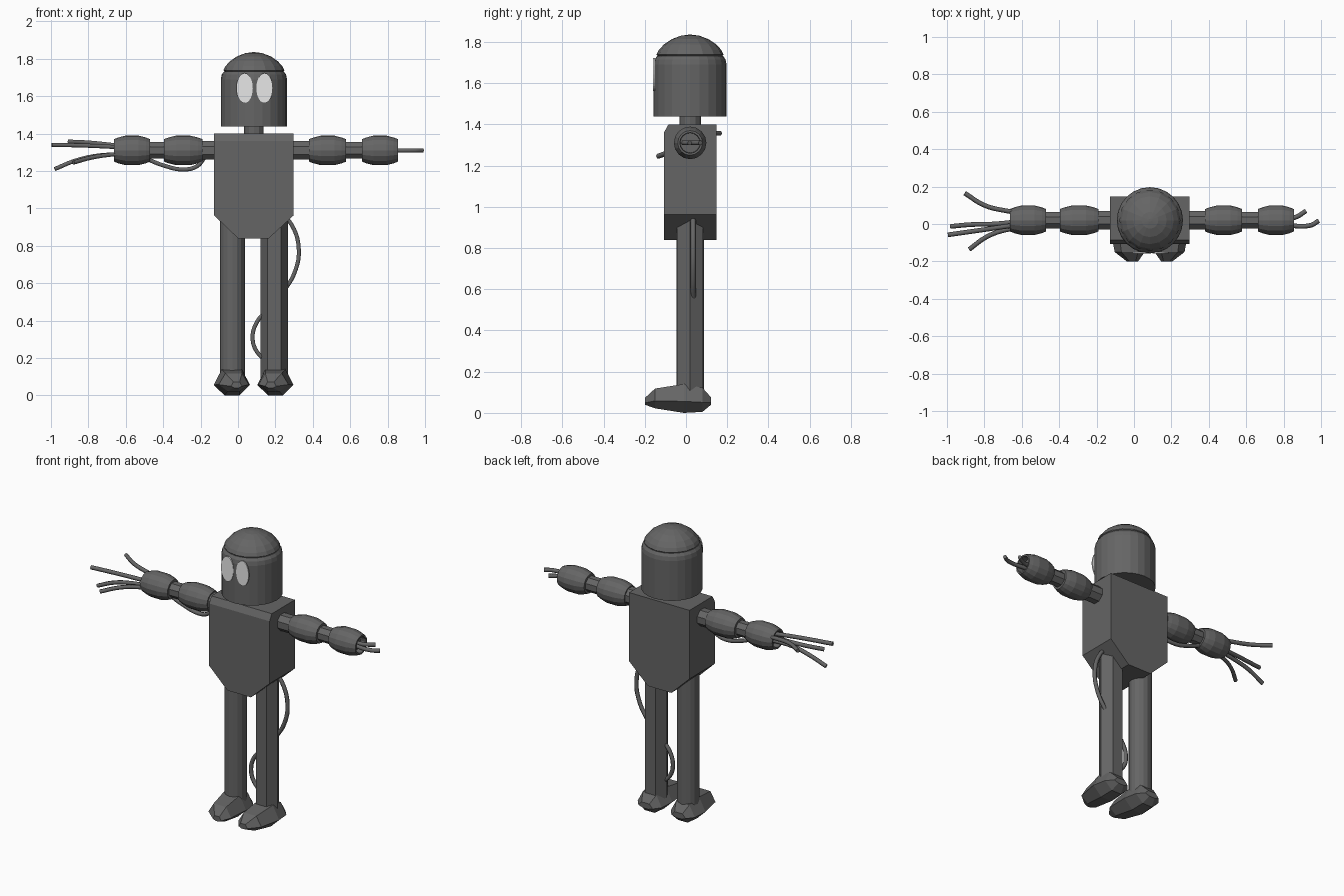
import bpy, bmesh, math
from mathutils import Vector, Matrix

if "Cube" in bpy.data.objects:
    bpy.data.objects.remove(bpy.data.objects["Cube"])


def material(name, v):
    m = bpy.data.materials.new(name)
    m.diffuse_color = (v, v, v, 1)
    m.use_nodes = True
    m.node_tree.nodes["Principled BSDF"].inputs["Base Color"].default_value = m.diffuse_color
    return m


GREY = material("dark grey metal", 0.13)
WHITE = material("eye white", 0.85)
CX, CY, ARM_Z = 0.085, 0.02, 1.31


def finish(name, bm, mat=GREY):
    bmesh.ops.recalc_face_normals(bm, faces=bm.faces)
    me = bpy.data.meshes.new(name)
    bm.to_mesh(me)
    bm.free()
    me.materials.append(mat)
    ob = bpy.data.objects.new(name, me)
    bpy.context.collection.objects.link(ob)
    return ob


def loft(name, rings, mat=GREY):
    """Skin a list of equal-length point rings and cap both ends."""
    bm = bmesh.new()
    loops = [[bm.verts.new(p) for p in r] for r in rings]
    n = len(loops[0])
    for a, b in zip(loops, loops[1:]):
        for i in range(n):
            bm.faces.new((a[i], a[(i + 1) % n], b[(i + 1) % n], b[i]))
    bm.faces.new(loops[0])
    bm.faces.new(loops[-1])
    return finish(name, bm, mat)


def turned(name, profile, origin, sides, axis="Z", phase=0.0):
    """Revolve (distance along axis, radius) pairs."""
    rings = []
    for d, r in profile:
        ring = []
        for i in range(sides):
            t = 2 * math.pi * i / sides + phase
            u, v = r * math.cos(t), r * math.sin(t)
            ring.append(Vector(origin) + (Vector((u, v, d)) if axis == "Z" else Vector((d, u, v))))
        rings.append(ring)
    return loft(name, rings)


def tube(name, pts, r=0.0125):
    """Cable along a smooth path, turned into a mesh."""
    cu = bpy.data.curves.new(name, "CURVE")
    cu.dimensions = "3D"
    cu.bevel_depth, cu.bevel_resolution = r, 1
    cu.resolution_u, cu.use_fill_caps = 5, True
    sp = cu.splines.new("BEZIER")
    sp.bezier_points.add(len(pts) - 1)
    for b, p in zip(sp.bezier_points, pts):
        b.co = p
        b.handle_left_type = b.handle_right_type = "AUTO"
    tmp = bpy.data.objects.new(name + "_path", cu)
    bpy.context.collection.objects.link(tmp)
    me = bpy.data.meshes.new_from_object(tmp.evaluated_get(bpy.context.evaluated_depsgraph_get()))
    bpy.data.objects.remove(tmp)
    me.materials.clear()
    me.materials.append(GREY)
    bpy.context.collection.objects.link(bpy.data.objects.new(name, me))


# Head, domed cap and neck
turned("head", [(1.437, 0.177), (1.69, 0.177), (1.715, 0.172), (1.732, 0.16)], (CX, CY, 0), 24)
turned("head_cap", [(1.725, 0.150), (1.738, 0.163), (1.76, 0.152), (1.787, 0.128),
                    (1.813, 0.09), (1.83, 0.045), (1.835, 0.008)], (CX, CY, 0), 16)
turned("neck", [(1.37, 0.052), (1.46, 0.052)], (CX, CY, 0), 12)

# Eyes: thin oval plates on the front of the head
for name, x in (("left_eye", 0.035), ("right_eye", 0.142)):
    loft(name, [[(x + 0.044 * math.cos(t), y, 1.643 + 0.08 * math.sin(t))
                 for t in (2 * math.pi * i / 24 for i in range(24))] for y in (-0.159, -0.151)], WHITE)

# Torso: six-sided front profile with a chamfered front top edge
outline = [(-0.128, 1.4), (-0.128, 0.963), (0.0, 0.84), (0.165, 0.84), (0.298, 0.963), (0.298, 1.4)]
loft("torso", [[(x, y, min(z, top)) for x, z in outline]
               for y, top in ((-0.107, 1.36), (-0.085, 1.4), (0.148, 1.4))])

# Arms: links and barrel segments
barrel = [(0, 0.06), (0.12, 0.069), (0.32, 0.079), (0.68, 0.079), (0.88, 0.069), (1, 0.06)]


def arm(side, spans, links):
    for i, (a, b) in enumerate(spans):
        prof = [(a + t * (b - a), r) for t, r in barrel]
        if i == 1:  # hollow open end that the cables leave from
            prof += [(b, 0.05), (b - math.copysign(0.04, b), 0.048)]
        turned(f"{side}_arm_barrel_{i + 1}", prof, (0, CY, ARM_Z), 16, "X")
    for i, (a, b, r) in enumerate(links):
        turned(f"{side}_arm_link_{i + 1}", [(a, r), (b, r)], (0, CY, ARM_Z), 8, "X", math.pi / 8)


arm("right", [(0.38, 0.578), (0.663, 0.855)], [(0.27, 0.40, 0.054), (0.56, 0.68, 0.048)])
arm("left", [(-0.19, -0.396), (-0.47, -0.663)], [(-0.1, -0.21, 0.054), (-0.38, -0.49, 0.048)])

# Loose cables at the hands
tube("left_hand_cable_1", [(-0.6, 0.06, 1.33), (-0.68, 0.07, 1.34), (-0.8, 0.1, 1.352), (-0.905, 0.165, 1.357)])
tube("left_hand_cable_2", [(-0.6, 0.0, 1.325), (-0.8, -0.03, 1.335), (-0.995, -0.058, 1.34)])
tube("left_hand_cable_3", [(-0.6, 0.015, 1.29), (-0.75, 0.0, 1.282), (-0.87, -0.003, 1.255), (-0.98, -0.013, 1.21)])
tube("left_hand_cable_4", [(-0.6, -0.02, 1.295), (-0.7, -0.035, 1.285), (-0.79, -0.07, 1.27), (-0.88, -0.135, 1.245)])
tube("right_hand_cable_1", [(0.8, 0.03, 1.31), (0.86, 0.035, 1.31), (0.92, 0.07, 1.31)])
tube("right_hand_cable_2", [(0.8, -0.005, 1.31), (0.945, -0.007, 1.31), (0.988, 0.018, 1.31)])

# Cables on the left arm and the right leg
tube("left_arm_cable", [(-0.5, 0.02, 1.27), (-0.4, 0.02, 1.23), (-0.29, 0.015, 1.208), (-0.22, 0.01, 1.225), (-0.18, 0.01, 1.27)])
tube("hip_cable", [(0.22, 0.035, 0.98), (0.285, 0.035, 0.915), (0.325, 0.035, 0.78), (0.3, 0.035, 0.65), (0.24, 0.035, 0.55)])
tube("shin_cable", [(0.16, CY, 0.46), (0.1, CY, 0.39), (0.078, CY, 0.31), (0.1, CY, 0.235), (0.16, CY, 0.18)])

# Legs: one round, one six-sided
turned("left_leg", [(0.09, 0.067), (1.0, 0.067)], (-0.03, CY, 0), 16)
turned("right_leg", [(0.09, 0.073), (1.0, 0.073)], (0.193, CY, 0), 6)

# Feet: faceted shoes, mirrored (y, inward shift, half width, low, high)
shoe = [(-0.2, 0.025, 0.03, 0.04, 0.072), (-0.15, 0.01, 0.08, 0.022, 0.118), (-0.01, 0, 0.097, 0.0, 0.14),
        (0.08, 0, 0.085, 0.005, 0.122), (0.122, 0, 0.05, 0.04, 0.075)]
for name, x, s in (("left_foot", -0.033, 1), ("right_foot", 0.2, -1)):
    loft(name, [[(x + s * (c + w * k), y, z) for k, z in
                 ((1, lo * 0.5 + hi * 0.4), (0.55, hi), (-0.55, hi), (-1, lo * 0.5 + hi * 0.4), (-0.4, lo), (0.4, lo))]
                for y, c, w, lo, hi in shoe])
